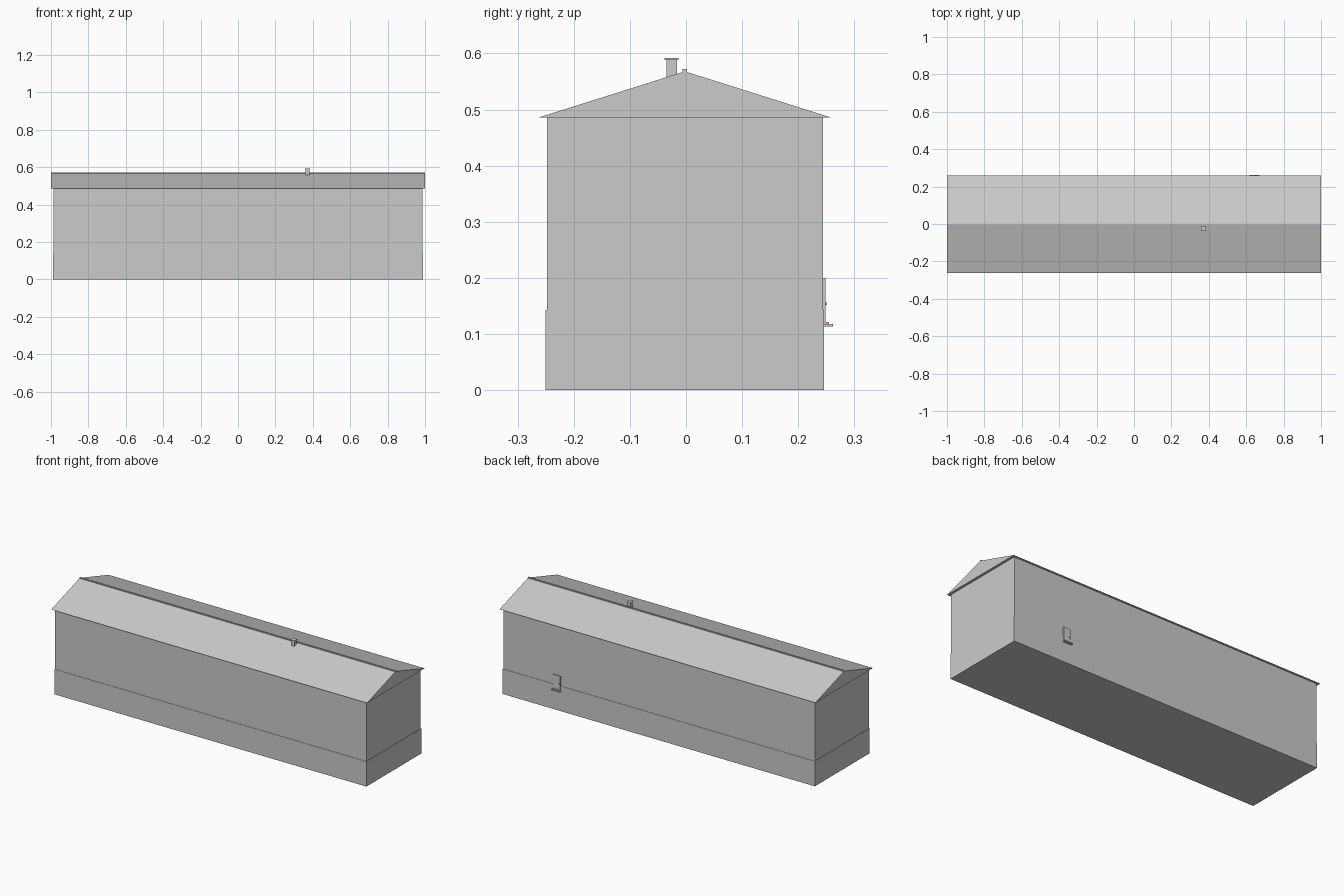
import bpy
import bmesh

if "Cube" in bpy.data.objects:
    bpy.data.objects.remove(bpy.data.objects["Cube"], do_unlink=True)

# One plain grey throughout
grey = bpy.data.materials.new("plain grey")
grey.use_nodes = True
colour = (0.6, 0.6, 0.6, 1)
grey.diffuse_color = colour
grey.node_tree.nodes["Principled BSDF"].inputs["Base Color"].default_value = colour

AXIS_Y = -0.002   # centre line of the building
EAVE = 0.486
RIDGE = 0.568


def prism(name, profile, x0, x1):
    """Extrude a closed (y, z) profile along x."""
    bm = bmesh.new()
    face = bm.faces.new([bm.verts.new((x0, y, z)) for y, z in profile])
    ext = bmesh.ops.extrude_face_region(bm, geom=[face])
    moved = [v for v in ext["geom"] if isinstance(v, bmesh.types.BMVert)]
    bmesh.ops.translate(bm, verts=moved, vec=(x1 - x0, 0, 0))
    bmesh.ops.recalc_face_normals(bm, faces=bm.faces)
    mesh = bpy.data.meshes.new(name)
    bm.to_mesh(mesh)
    bm.free()
    mesh.materials.append(grey)
    obj = bpy.data.objects.new(name, mesh)
    bpy.context.collection.objects.link(obj)
    return obj


def box(name, x, y, z):
    return prism(name, [(y[0], z[0]), (y[1], z[0]), (y[1], z[1]), (y[0], z[1])], *x)


def body(name, half_x, half_y, z):
    return box(name, (-half_x, half_x), (AXIS_Y - half_y, AXIS_Y + half_y), z)


# Plinth and walls
body("plinth", 0.988, 0.248, (0, 0.143))
body("walls", 0.986, 0.246, (0.143, EAVE))

# Gabled roof with flat soffit and ridge cap
prism("roof", [(AXIS_Y - 0.26, EAVE), (AXIS_Y + 0.26, EAVE), (AXIS_Y, RIDGE)], -1, 1)
body("ridge_cap", 1.0, 0.004, (RIDGE - 0.004, 0.572))

# Chimney through the front slope
box("chimney", (0.362, 0.381), (-0.035, -0.016), (0.55, 0.589))
box("chimney_cap", (0.358, 0.385), (-0.038, -0.013), (0.588, 0.592))

# Back door with handle and step
box("back_door", (0.622, 0.667), (0.24, 0.249), (0.115, 0.2))
box("door_handle", (0.628, 0.633), (0.248, 0.251), (0.152, 0.156))
box("door_sill", (0.622, 0.667), (0.24, 0.255), (0.117, 0.121))
box("door_step", (0.618, 0.671), (0.24, 0.262), (0.113, 0.118))
